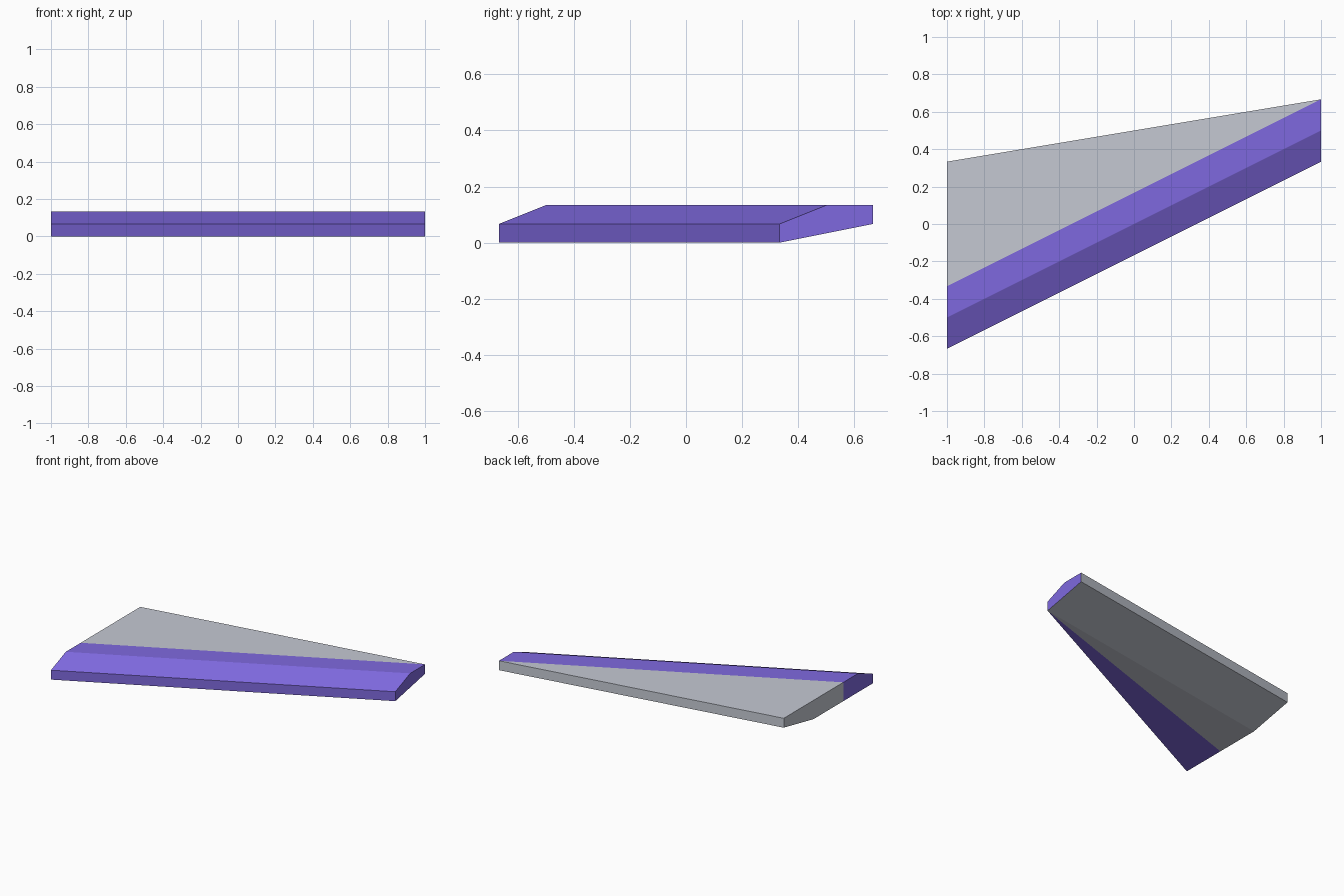
import bpy
import bmesh

cube = bpy.data.objects.get("Cube")
if cube:
    bpy.data.objects.remove(cube, do_unlink=True)


def make_material(name, rgb):
    mat = bpy.data.materials.new(name)
    mat.use_nodes = True
    mat.diffuse_color = (*rgb, 1)
    mat.node_tree.nodes["Principled BSDF"].inputs["Base Color"].default_value = (*rgb, 1)
    return mat


purple = make_material("purple", (0.212, 0.141, 0.738))
grey = make_material("light grey", (0.558, 0.584, 0.651))
PURPLE, GREY = 0, 1

# End profiles as (y, z) steps, running from the front foot over the top and back underneath
Y_STEP, Z_STEP = 1 / 6, 1 / 15
wide_end = [(-4, 0), (-4, 1), (-3, 2), (-2, 2), (2, 2), (2, 1), (0, 0), (-2, 0)]
narrow_end = [(2, 0), (2, 1), (3, 2), (4, 2), (4, 2), (4, 1), (2, 0), (2, 0)]

bm = bmesh.new()
corners = {}


def corner(x, point):
    key = (x, *point)
    if key not in corners:
        corners[key] = bm.verts.new((x, point[0] * Y_STEP, point[1] * Z_STEP))
    return corners[key]


def add_face(verts, colour):
    face = bm.faces.new(list(dict.fromkeys(verts)))
    face.material_index = colour


wide = [corner(-1, p) for p in wide_end]
narrow = [corner(1, p) for p in narrow_end]

# Long skin strips: edging at the front, fill from the top seam round to the bottom seam
for i in range(len(wide)):
    j = (i + 1) % len(wide)
    add_face([wide[i], wide[j], narrow[j], narrow[i]], GREY if 3 <= i <= 6 else PURPLE)

# End caps, with the wide one split at the seam
add_face(narrow, PURPLE)
add_face(wide[:4] + wide[7:], PURPLE)
add_face(wide[3:], GREY)

bmesh.ops.recalc_face_normals(bm, faces=bm.faces)
mesh = bpy.data.meshes.new("wedge_panel")
bm.to_mesh(mesh)
bm.free()
mesh.materials.append(purple)
mesh.materials.append(grey)
panel = bpy.data.objects.new("wedge_panel", mesh)
bpy.context.collection.objects.link(panel)
